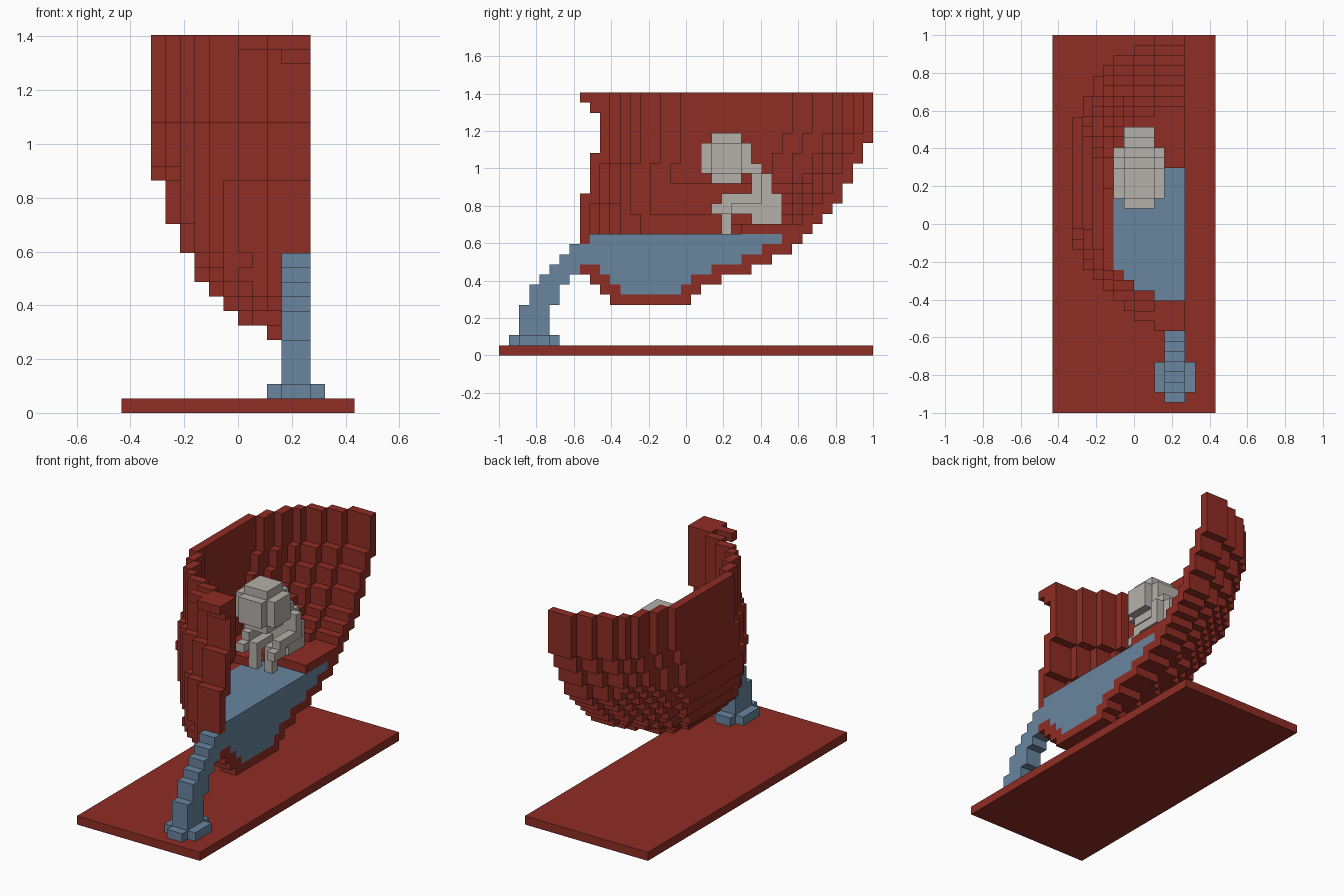
import bpy, bmesh, math
from mathutils import Vector

cube = bpy.data.objects.get("Cube")
if cube:
    bpy.data.objects.remove(cube, do_unlink=True)

V = 2 / 37  # block size; the grid is 16 x 37 x 26 blocks


def material(name, rgb):
    m = bpy.data.materials.new(name)
    m.use_nodes = True
    m.diffuse_color = (*rgb, 1)
    b = m.node_tree.nodes["Principled BSDF"]
    b.inputs["Base Color"].default_value = (*rgb, 1)
    b.inputs["Roughness"].default_value = 0.8
    return m


RED = material("brick red", (0.275, 0.026, 0.017))
BLUE = material("water blue", (0.138, 0.232, 0.345))
GREY = material("stone grey", (0.462, 0.432, 0.402))


def box(x0, x1, y0, y1, z0, z1):
    return {(i, j, k) for i in range(x0, x1) for j in range(y0, y1) for k in range(z0, z1)}


def build(name, cells, mat):
    """Skin a set of blocks with its outer faces and merge the flat areas."""
    bm = bmesh.new()
    verts = {}

    def corner(p):
        if p not in verts:
            verts[p] = bm.verts.new(((p[0] - 8) * V, p[1] * V - 1, p[2] * V))
        return verts[p]

    for c in sorted(cells):
        for axis in range(3):
            for side in (0, 1):
                n = list(c)
                n[axis] += 2 * side - 1
                if tuple(n) in cells:
                    continue
                u, w = (axis + 1) % 3, (axis + 2) % 3
                quad = []
                for du, dw in ((0, 0), (1, 0), (1, 1), (0, 1)):
                    p = list(c)
                    p[axis] += side
                    p[u] += du
                    p[w] += dw
                    quad.append(corner(tuple(p)))
                bm.faces.new(quad if side else quad[::-1])
    bmesh.ops.dissolve_limit(bm, angle_limit=math.radians(1),
                             verts=bm.verts[:], edges=bm.edges[:])
    me = bpy.data.meshes.new(name)
    bm.to_mesh(me)
    bm.free()
    me.materials.append(mat)
    ob = bpy.data.objects.new(name, me)
    bpy.context.collection.objects.link(ob)
    return ob


# Bowl profile per layer, from layer 5 up: width, front end, back end
CUT, LOW, TOP = 13, 5, 26
WIDTH = [3, 5, 6, 7, 8, 8, 9, 9, 10, 10, 10] + [11] * 10
FRONT = [11, 10, 9] + [8] * 8 + [9] * 4 + [10] * 6
BACK = [19, 20, 22, 25, 27, 29, 30, 31, 32, 33, 34, 34, 35, 35, 36, 36] + [37] * 5


def outer(k):
    """Half ellipse filling one layer, cut flat at the open side."""
    n = k - LOW
    a, f, b = WIDTH[n] + 0.5, FRONT[n], BACK[n]
    cells = set()
    for d in range(WIDTH[n]):
        half = (b - f) / 2 * math.sqrt(1 - ((d + 0.5) / a) ** 2)
        for j in range(f, b):
            if abs(j + 0.5 - (f + b) / 2) <= half:
                cells.add((CUT - 1 - d, j))
    return cells


def erode(s):
    return {(i, j) for i, j in s
            if (i - 1, j) in s and (i, j - 1) in s and (i, j + 1) in s
            and (i + 1 == CUT or (i + 1, j) in s)}


layers = {k: outer(k) for k in range(LOW, TOP)}
inside = {k: erode(s) for k, s in layers.items()}
shell, water = set(), set()
for k, s in layers.items():
    hollow = inside[k] & inside.get(k - 1, set()) & inside.get(k + 1, inside[k])
    shell |= {(i, j, k) for i, j in s - hollow}
    if k <= 11:
        water |= {(i, j, k) for i, j in hollow}
    if k == 12:  # seat ledge at the back
        shell |= {(i, j, k) for i, j in hollow if j >= (24 if i > 6 else 22)}

# Lip flaring out at the front of the rim
shell |= box(11, 13, 9, 10, 24, 25) | box(8, 13, 9, 10, 25, 26) | box(10, 13, 8, 9, 25, 26)

# Water falling out of the front: layer range, then front and back ends
stream = set()
for z0, z1, y0, y1 in ((10, 11, 7, 9), (9, 10, 6, 9), (8, 9, 5, 8), (7, 8, 4, 7),
                       (5, 7, 3, 6), (2, 5, 2, 5)):
    stream |= box(11, 13, y0, y1, z0, z1)
splash = box(11, 13, 1, 6, 1, 2) | box(10, 14, 2, 5, 1, 2)

build("base_plate", box(0, 16, 0, 37, 0, 1), RED)
build("bowl", shell - stream, RED)
build("pool", water - stream, BLUE)
build("stream", stream, BLUE)
build("splash", splash, BLUE)

# Seated figure
head = box(7, 10, 20, 25, 18, 21) | box(6, 11, 21, 24, 18, 21) | box(7, 10, 21, 24, 17, 22)
torso = box(7, 10, 25, 28, 13, 16) | box(7, 10, 25, 27, 16, 18) | box(7, 10, 25, 26, 18, 19)
build("head", head, GREY)
build("torso", torso, GREY)
for side, arm_x, leg_x in (("right", 6, 7), ("left", 10, 9)):
    arm = (box(arm_x, arm_x + 1, 25, 26, 15, 18) | box(arm_x, arm_x + 1, 22, 26, 15, 16)
           | box(arm_x, arm_x + 1, 21, 23, 14, 15))
    leg = box(leg_x, leg_x + 1, 22, 25, 14, 15) | box(leg_x, leg_x + 1, 22, 23, 12, 14)
    build(side + "_arm", arm, GREY)
    build(side + "_leg", leg, GREY)
